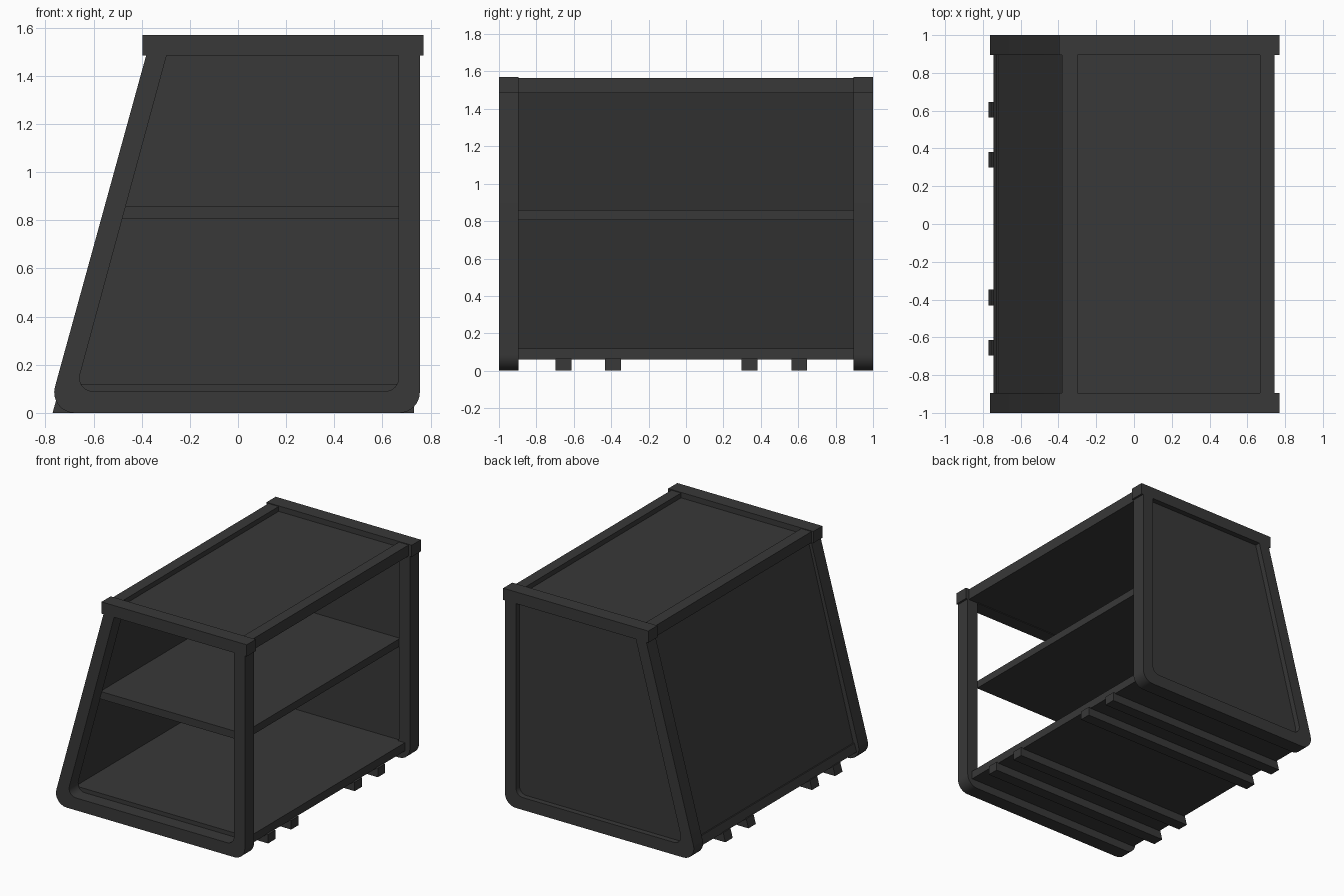
import bpy
import bmesh
from math import sin, tan
from mathutils import Vector

cube = bpy.data.objects.get("Cube")
if cube:
    bpy.data.objects.remove(cube)

# One dark grey finish for the whole shelf unit
grey = bpy.data.materials.new("dark_grey")
grey.use_nodes = True
colour = (0.040, 0.040, 0.040, 1)
grey.diffuse_color = colour
shader = next(n for n in grey.node_tree.nodes if n.type == 'BSDF_PRINCIPLED')
shader.inputs["Base Color"].default_value = colour


def finish(name, bm):
    bmesh.ops.recalc_face_normals(bm, faces=bm.faces)
    mesh = bpy.data.meshes.new(name)
    bm.to_mesh(mesh)
    bm.free()
    mesh.materials.append(grey)
    obj = bpy.data.objects.new(name, mesh)
    bpy.context.collection.objects.link(obj)
    return obj


def extrude(name, faces, y0, y1):
    """Sweep xz polygons from y0 to y1 into one solid."""
    bm = bmesh.new()
    for points in faces:
        bm.faces.new([bm.verts.new((x, y0, z)) for x, z in points])
    bmesh.ops.remove_doubles(bm, verts=bm.verts, dist=1e-5)
    swept = bmesh.ops.extrude_face_region(bm, geom=bm.faces[:], use_keep_orig=True)
    moved = [g for g in swept["geom"] if isinstance(g, bmesh.types.BMVert)]
    bmesh.ops.translate(bm, verts=moved, vec=(0, y1 - y0, 0))
    return finish(name, bm)


def box(name, x0, x1, y0, y1, z0, z1):
    return extrude(name, [[(x0, z0), (x1, z0), (x1, z1), (x0, z1)]], y0, y1)


def fillet(before, corner, after, radius, steps=8):
    """Round one corner of a path with a circular arc."""
    p = Vector(corner)
    u = (Vector(before) - p).normalized()
    v = (Vector(after) - p).normalized()
    half = u.angle(v) / 2
    centre = p + (u + v).normalized() * radius / sin(half)
    start = (p + u * radius / tan(half) - centre).normalized()
    end = (p + v * radius / tan(half) - centre).normalized()
    return [tuple(centre + start.slerp(end, i / steps) * radius) for i in range(steps + 1)]


def u_path(top_left, low_left, low_right, top_right, radius):
    return ([top_left] + fillet(top_left, low_left, low_right, radius)
            + fillet(low_left, low_right, top_right, radius) + [top_right])


# Slanted end frames with rounded lower corners, each capped by a top bar
outer = u_path((-0.38, 1.49), (-0.79, 0), (0.755, 0), (0.755, 1.49), 0.085)
inner = u_path((-0.295, 1.49), (-0.675, 0.09), (0.667, 0.09), (0.667, 1.49), 0.055)
strip = [[outer[i], outer[i + 1], inner[i + 1], inner[i]] for i in range(len(outer) - 1)]
for end, y0, y1 in (("front", -1, -0.895), ("back", 0.895, 1)):
    frame = extrude(end + "_frame", strip, y0, y1)
    bpy.ops.object.select_all(action='DESELECT')
    frame.select_set(True)
    bpy.context.view_layer.objects.active = frame
    bpy.ops.object.shade_smooth_by_angle()
    box(end + "_top_bar", -0.397, 0.77, y0, y1, 1.485, 1.57)

# Recessed panel closing the back end
extrude("back_panel", [inner], 0.91, 0.96)

# Sloping side wall
extrude("sloping_wall", [[(-0.735, 0.06), (-0.69, 0.06), (-0.305, 1.5), (-0.355, 1.5)]],
        -0.9, 0.9)

# Roof panel set between two long rails
box("roof_panel", -0.31, 0.675, -0.9, 0.9, 1.49, 1.53)
box("sloping_side_rail", -0.382, -0.3, -0.9, 0.9, 1.485, 1.565)
box("open_side_rail", 0.667, 0.745, -0.9, 0.9, 1.485, 1.565)

# Floor and middle shelf, cut to the slope
extrude("floor", [[(-0.745, 0.06), (0.715, 0.06), (0.715, 0.12), (-0.728, 0.12)]], -0.9, 0.91)
extrude("middle_shelf", [[(-0.5, 0.805), (0.667, 0.805), (0.667, 0.86), (-0.485, 0.86)]],
        -0.9, 0.91)

# Runners under the floor
for i, y in enumerate((-0.655, -0.39, 0.34, 0.605)):
    extrude("runner_%d" % (i + 1),
            [[(-0.77, 0), (0.73, 0), (0.73, 0.065), (-0.752, 0.065)]], y - 0.042, y + 0.042)
